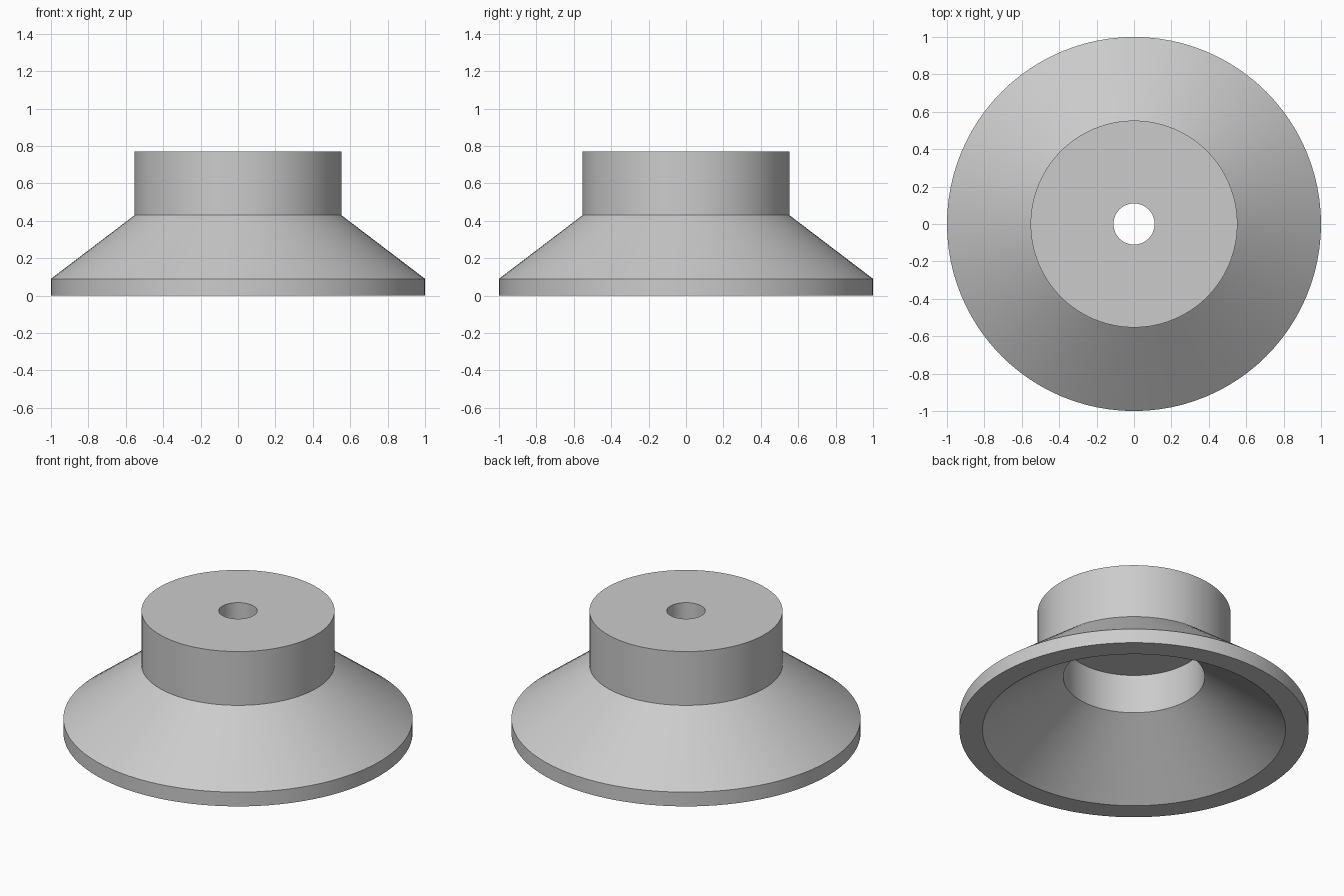
import bpy
import bmesh
import math

old = bpy.data.objects.get("Cube")
if old:
    bpy.data.objects.remove(old, do_unlink=True)


def make_material(name, rgb):
    mat = bpy.data.materials.new(name)
    mat.use_nodes = True
    colour = (*rgb, 1.0)
    mat.diffuse_color = colour
    mat.node_tree.nodes["Principled BSDF"].inputs["Base Color"].default_value = colour
    return mat


def lathe(name, profile, mat, steps=96):
    """Turn a closed (radius, height) profile around the z axis."""
    bm = bmesh.new()
    verts = [bm.verts.new((r, 0, z)) for r, z in profile]
    edges = [bm.edges.new((a, b)) for a, b in zip(verts, verts[1:] + verts[:1])]
    bmesh.ops.spin(bm, geom=verts + edges, cent=(0, 0, 0), axis=(0, 0, 1),
                   angle=math.tau, steps=steps, use_merge=False)
    bmesh.ops.remove_doubles(bm, verts=bm.verts[:], dist=0.0001)
    bmesh.ops.recalc_face_normals(bm, faces=bm.faces[:])
    mesh = bpy.data.meshes.new(name)
    bm.to_mesh(mesh)
    bm.free()
    mesh.materials.append(mat)
    obj = bpy.data.objects.new(name, mesh)
    bpy.context.collection.objects.link(obj)
    bpy.ops.object.select_all(action="DESELECT")
    obj.select_set(True)
    bpy.context.view_layer.objects.active = obj
    bpy.ops.object.shade_smooth_by_angle(angle=math.radians(25))
    return obj


grey = make_material("light grey", (0.6, 0.6, 0.6))

# Hollow flared body with a hub and a through hole
flared_hub = lathe("flared_hub", [
    (1.0, 0.0), (1.0, 0.09),        # rim
    (0.553, 0.43), (0.553, 0.77),   # outer cone and hub wall
    (0.11, 0.77), (0.11, 0.594),    # hub top and centre hole
    (0.405, 0.594), (0.405, 0.348), # inner ceiling and bore
    (0.868, 0.0),                   # inner cone
], grey)
